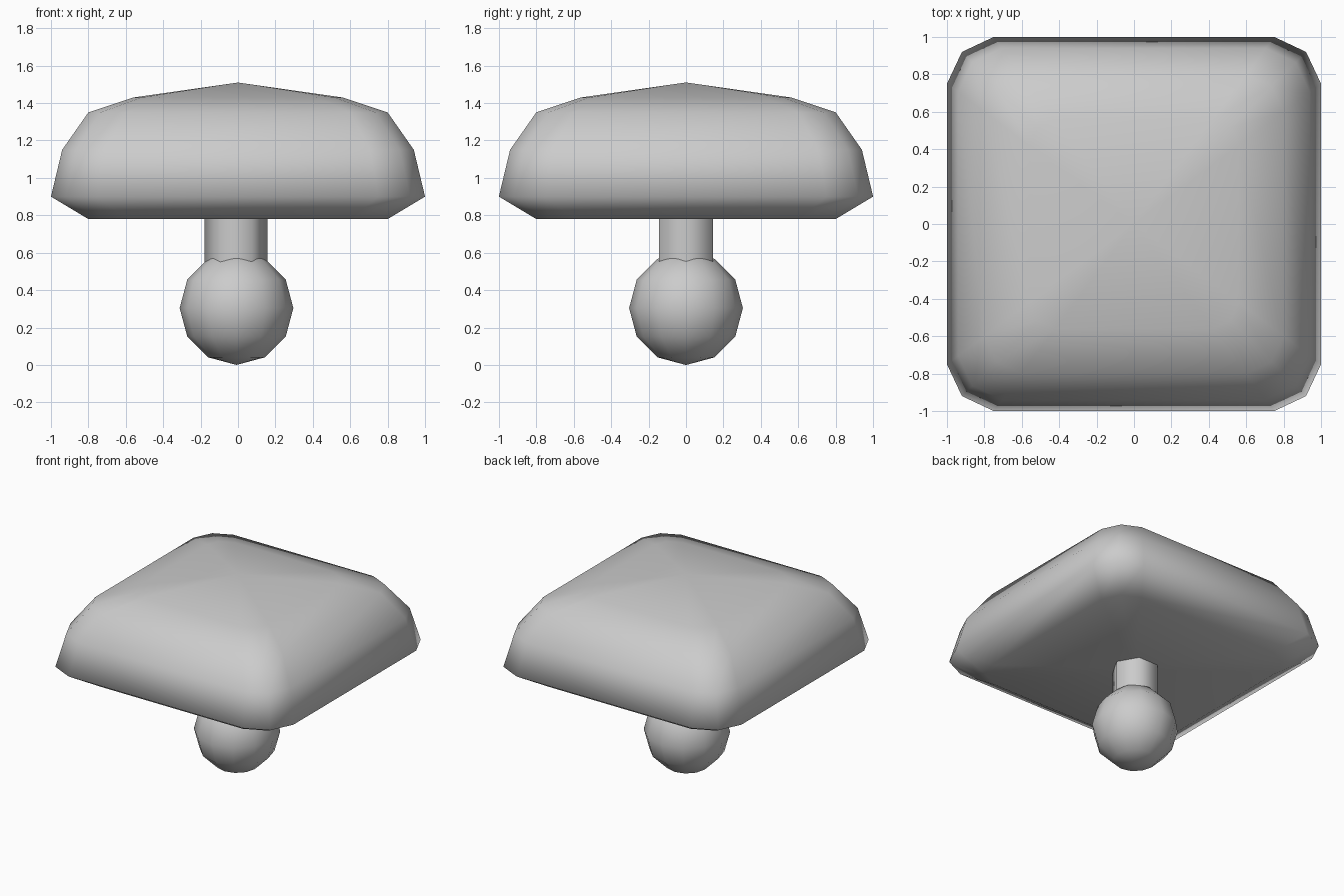
import bpy, bmesh
from mathutils import Vector

if "Cube" in bpy.data.objects:
    bpy.data.objects.remove(bpy.data.objects["Cube"])

# Outline of the cushion at full width: one rounded corner, repeated by quarter turns
CORNER = [(1.0, 0.75), (0.92, 0.92), (0.75, 1.0)]


def rounded_square():
    pts = []
    corner = CORNER
    for _ in range(4):
        pts += corner
        corner = [(-y, x) for x, y in corner]
    return pts


def loft_cap(name, rings, bottom_z, top_z):
    """Skin scaled outlines (half width, z) and close both ends with fans."""
    bm = bmesh.new()
    outline = rounded_square()
    loops = [[bm.verts.new((x * s, y * s, z)) for x, y in outline] for s, z in rings]
    n = len(outline)
    for low, high in zip(loops, loops[1:]):
        for i in range(n):
            j = (i + 1) % n
            bm.faces.new((low[i], low[j], high[j], high[i]))
    bottom = bm.verts.new((0, 0, bottom_z))
    top = bm.verts.new((0, 0, top_z))
    for i in range(n):
        j = (i + 1) % n
        bm.faces.new((bottom, loops[0][j], loops[0][i]))
        bm.faces.new((top, loops[-1][i], loops[-1][j]))
    bmesh.ops.recalc_face_normals(bm, faces=bm.faces)
    for f in bm.faces:
        f.smooth = True
    mesh = bpy.data.meshes.new(name)
    bm.to_mesh(mesh)
    bm.free()
    obj = bpy.data.objects.new(name, mesh)
    bpy.context.collection.objects.link(obj)
    return obj


# Wide rounded-square cap with a low peak
loft_cap("cap",
         [(0.80, 0.78), (1.0, 0.90), (0.94, 1.15), (0.80, 1.35), (0.56, 1.43)],
         0.78, 1.51)

# Six-sided stem, corners on the x axis
z0, z1 = 0.40, 0.80
bpy.ops.mesh.primitive_cylinder_add(vertices=6, radius=0.168, depth=z1 - z0,
                                    end_fill_type='NOTHING',
                                    location=(-0.01, 0, (z0 + z1) / 2),
                                    rotation=(0, 0, 0.5235988))
stem = bpy.context.object
stem.name = "stem"
bpy.ops.object.shade_smooth()

# Ball at the foot of the stem
bpy.ops.mesh.primitive_uv_sphere_add(segments=12, ring_count=6, radius=0.304,
                                     location=(-0.008, 0, 0.304))
ball = bpy.context.object
ball.name = "ball"
bpy.ops.object.shade_smooth()
